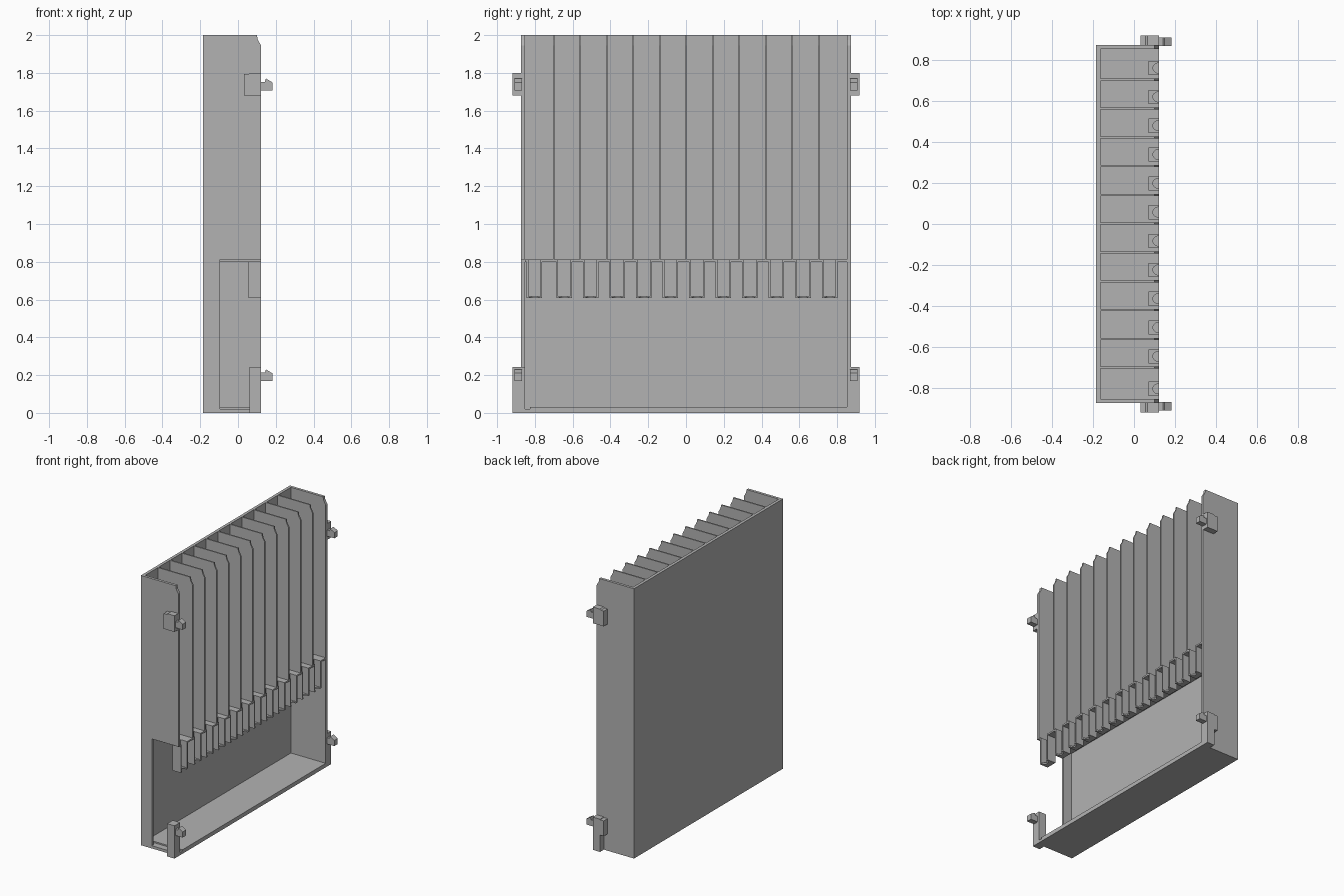
import bpy, bmesh, math
from mathutils import Vector

cube = bpy.data.objects.get("Cube")
if cube:
    bpy.data.objects.remove(cube, do_unlink=True)

grey = bpy.data.materials.new("plain grey")
grey.use_nodes = True
grey.diffuse_color = (0.45, 0.45, 0.45, 1)
grey.node_tree.nodes["Principled BSDF"].inputs["Base Color"].default_value = (0.45, 0.45, 0.45, 1)


def prism(name, outline, lo, hi, axis="y"):
    """Extrude an outline: (x, z) along y, or (x, y) along z."""
    bm = bmesh.new()
    place = (lambda a, b: (a, lo, b)) if axis == "y" else (lambda a, b: (a, b, lo))
    face = bm.faces.new([bm.verts.new(place(a, b)) for a, b in outline])
    new = bmesh.ops.extrude_face_region(bm, geom=[face])["geom"]
    step = Vector((0, hi - lo, 0)) if axis == "y" else Vector((0, 0, hi - lo))
    bmesh.ops.translate(bm, vec=step, verts=[v for v in new if isinstance(v, bmesh.types.BMVert)])
    bmesh.ops.recalc_face_normals(bm, faces=bm.faces)
    mesh = bpy.data.meshes.new(name)
    bm.to_mesh(mesh)
    bm.free()
    mesh.materials.append(grey)
    obj = bpy.data.objects.new(name, mesh)
    bpy.context.collection.objects.link(obj)
    return obj


def box(name, x0, x1, y0, y1, z0, z1):
    return prism(name, [(x0, z0), (x1, z0), (x1, z1), (x0, z1)], y0, y1)


BACK, INNER, EDGE = -0.185, -0.163, 0.122
HALF, INSIDE = 0.873, 0.853
SHELF = 0.812
chamfer = [(EDGE, 1.945), (0.105, 1.975), (0.10, 2.0)]

# Tray: back panel, floor and two side walls, one with a large opening
box("back_panel", BACK, INNER, -INSIDE, INSIDE, 0, 2)
box("floor", INNER, EDGE, -0.825, INSIDE, 0, 0.03)
box("floor_step", INNER, EDGE, -INSIDE, -0.825, 0, 0.02)
prism("left_wall", [(BACK, 0), (EDGE, 0)] + chamfer + [(BACK, 2)], INSIDE, HALF)
prism("right_wall", [(BACK, 0), (EDGE, 0), (EDGE, 0.02), (-0.095, 0.02), (-0.095, SHELF),
                     (EDGE, SHELF)] + chamfer + [(BACK, 2)], -HALF, -INSIDE)

# Dividing fins
for i in range(11):
    y = 0.703 - 0.1403 * i
    prism(f"fin_{i + 1}", [(INNER, SHELF), (EDGE, SHELF)] + chamfer + [(INNER, 2)],
          y - 0.005, y + 0.005)

# Shelf with a notch above each pocket
centres = [-0.803] + [0.76 - 0.1405 * i for i in range(10, -1, -1)]
SLOT, WALL = 0.032, 0.009
outline = [(INNER, -INSIDE), (EDGE, -INSIDE)]
for y in centres:
    outline += [(EDGE, y - SLOT), (0.07, y - SLOT), (0.07, y + SLOT), (EDGE, y + SLOT)]
outline += [(EDGE, INSIDE), (INNER, INSIDE)]
prism("shelf", outline, 0.80, SHELF, "z")

# Hanging pockets, open at the front, with a round notch in the base
for i, y in enumerate(centres):
    n = i + 1
    out = SLOT + WALL
    box(f"pocket_back_{n}", 0.055, 0.07, y - out, y + out, 0.607, 0.80)
    for side, a, b in (("right", -out, -SLOT), ("left", SLOT, out)):
        box(f"pocket_{side}_{n}", 0.07, EDGE, y + a, y + b, 0.607, 0.80)
    arc = [(EDGE - 0.03 * math.sin(t), y - 0.025 * math.cos(t))
           for t in (math.pi * k / 10 for k in range(11))]
    prism(f"pocket_base_{n}", [(0.07, y - SLOT), (EDGE, y - SLOT)] + arc
          + [(EDGE, y + SLOT), (0.07, y + SLOT)], 0.607, 0.617, "z")

# Mounting clips on both sides
for side, s in (("right", -1), ("left", 1)):
    def span(a, b):
        return sorted((s * a, s * b))

    prism(f"{side}_upper_block", [(0.032, 1.68), (EDGE, 1.68), (EDGE, 1.80), (0.065, 1.80),
                                  (0.055, 1.793), (0.032, 1.793)], *span(HALF, 0.918))
    inner = INSIDE if s < 0 else HALF
    box(f"{side}_lower_leg", 0.062, EDGE, *span(inner, 0.918), 0, 0.243)
    if s > 0:
        box("left_lower_block", 0.032, 0.062, *span(HALF, 0.918), 0.125, 0.238)
    for level, z in (("lower", 0.168), ("upper", 1.708)):
        prism(f"{side}_{level}_hook", [(EDGE, z), (0.182, z), (0.182, z + 0.042), (0.148, z + 0.062),
                                       (0.142, z + 0.045), (EDGE, z + 0.045)], *span(0.868, 0.908))
